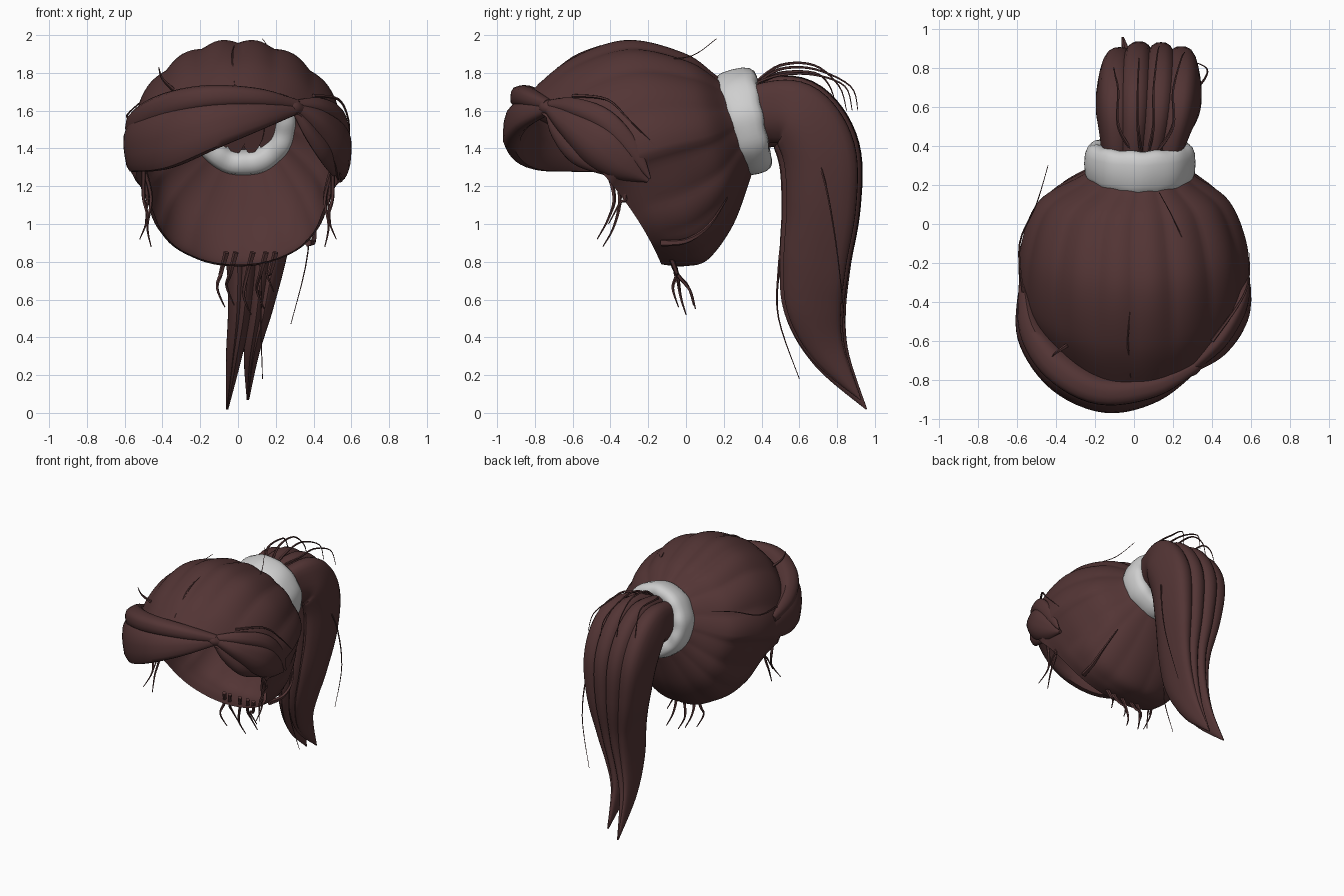
import bpy, math
from mathutils import Vector as V

def material(name, col):
    m = bpy.data.materials.new(name)
    m.diffuse_color = (*col, 1)
    return m

HAIR = material("dark_brown_hair", (0.086, 0.035, 0.035))
BAND = material("pale_grey_band", (0.62, 0.62, 0.62))
HEAD = V((0, -0.25, 1.4))

def spline(pts, steps):
    """Catmull-Rom through tuples of any length."""
    out, n = [], len(pts)
    for i in range(n - 1):
        p0, p1, p2, p3 = (pts[max(0, min(n - 1, i + k))] for k in (-1, 0, 1, 2))
        for s in range(steps):
            t = s / steps
            out.append([0.5 * (2*b + (c-a)*t + (2*a-5*b+4*c-d)*t*t + (3*b-a-3*c+d)*t**3)
                        for a, b, c, d in zip(p0, p1, p2, p3)])
    return out + [list(pts[-1])]

def skin(name, rows, mat, caps=False, loop=False, angle=45):
    """Surface through closed rings of equal point count."""
    n, r = len(rows[0]), len(rows)
    faces = []
    for i in range(r if loop else r - 1):
        a, b = i * n, (i + 1) % r * n
        for j in range(n):
            k = (j + 1) % n
            faces.append((a + j, a + k, b + k, b + j))
    if caps:
        faces += [tuple(range(n))[::-1], tuple(range((r - 1) * n, r * n))]
    me = bpy.data.meshes.new(name)
    me.from_pydata([tuple(p) for row in rows for p in row], [], faces)
    me.materials.append(mat)
    ob = bpy.data.objects.new(name, me)
    bpy.context.collection.objects.link(ob)
    bpy.context.view_layer.objects.active = ob
    ob.select_set(True)
    bpy.ops.object.mode_set(mode='EDIT')
    bpy.ops.mesh.select_all(action='SELECT')
    bpy.ops.mesh.normals_make_consistent(inside=False)
    bpy.ops.object.mode_set(mode='OBJECT')
    bpy.ops.object.shade_smooth_by_angle(angle=math.radians(angle))
    ob.select_set(False)
    return ob

def strand(name, pts, flat=None, steps=6, sides=16, groove=0.04):
    """Lock of hair: points are (x, y, z, half width, half thickness)."""
    path = spline(pts, steps)
    rows = []
    for i, p in enumerate(path):
        c = V(p[:3])
        t = (V(path[min(i + 1, len(path) - 1)][:3]) - V(path[max(i - 1, 0)][:3])).normalized()
        nrm = V(flat) if flat else (c - HEAD)
        nrm = (nrm - t * nrm.dot(t)).normalized()
        wid = t.cross(nrm)
        w, h = max(p[3], 0.002), max(p[4], 0.002)
        ring = []
        for j in range(sides):
            a = 2 * math.pi * j / sides
            k = 1 + groove * math.cos(5 * a)
            ring.append(c + wid * w * k * math.cos(a) + nrm * h * k * math.sin(a))
        rows.append(ring)
    return skin(name, rows, HAIR, caps=True)

def wisp(name, pts, r=0.009):
    n = len(pts) - 1
    strand(name, [(*p, r * (1 - 0.8 * i / n), r * (1 - 0.8 * i / n)) for i, p in enumerate(pts)],
           flat=(0.6, 0.3, 0.74), steps=5, sides=5, groove=0)

# Scalp hair: rings (top y, top z, bottom y, bottom z, half width, side y bulge, centre x)
rings = [(0.23, 1.73, 0.36, 1.31, 0.22, 0.0, 0.03),
         (0.15, 1.795, 0.335, 1.22, 0.30, 0.0, 0.02),
         (-0.01, 1.905, 0.25, 0.99, 0.49, 0.0, 0.0),
         (-0.32, 1.975, 0.12, 0.81, 0.58, 0.0, 0.0),
         (-0.63, 1.865, 0.0, 0.775, 0.585, 0.0, 0.0),
         (-0.86, 1.665, -0.13, 0.785, 0.54, 0.09, 0.0)]
rows = []
N = 144
for ri, (ty, tz, by, bz, w, bulge, cx) in enumerate(spline(rings, 7)):
    amt = 0.02 * math.sin(math.pi * min(1, ri / 35 + 0.12)) + 0.003
    row = []
    for j in range(N):
        a = 2 * math.pi * j / N
        top = (1 + math.cos(a)) / 2
        low = max(0, -math.cos(a))
        pinch = 1 - 0.75 * low * (1 - low) ** 2 * min(1, ri / 18)
        dent = amt * (abs(math.sin(8 * a + 0.5 * math.sin(3 * a))) - 0.75) * (0.35 + 0.65 * top)
        k = 1 + dent / 0.5
        mid = V((cx, (ty + by) / 2, (tz + bz) / 2))
        row.append(mid + V((w * pinch * math.sin(a),
                            (ty - by) / 2 * math.cos(a) + bulge * math.sin(a) ** 2,
                            (tz - bz) / 2 * math.cos(a))) * k)
    rows.append(row)
skin("scalp_hair", rows, HAIR, angle=60)

# Scrunchie: puffy ring with a squarish section, tilted back
C, U, W, A = V((0.03, 0.315, 1.54)), V((1, 0, 0)), V((0, -0.25, 0.97)), V((0, 0.97, 0.25))
rows = []
for i in range(72):
    a = 2 * math.pi * i / 72
    out = U * math.cos(a) + W * math.sin(a)
    row = []
    for j in range(16):
        b = 2 * math.pi * j / 16
        cb, sb = math.cos(b), math.sin(b)
        r = 0.222 + 0.063 * math.copysign(abs(cb) ** 0.8, cb) + 0.002 * math.sin(9 * a)
        d = (0.1 + 0.016 * math.sin(a)) * math.copysign(abs(sb) ** 0.75, sb)
        d *= 1 + 0.03 * math.sin(11 * a + 1)
        row.append(C + out * r + A * d)
    rows.append(row)
skin("scrunchie", rows, BAND, loop=True, angle=70)

# Ponytail: side by side locks (centre x, y, z, half depth, half spread) merging into two tips
tail = [(0.03, 0.26, 1.53, 0.17, 0.18), (0.05, 0.44, 1.595, 0.185, 0.22), (0.07, 0.60, 1.57, 0.205, 0.26),
        (0.08, 0.71, 1.38, 0.22, 0.26), (0.09, 0.722, 1.10, 0.21, 0.22), (0.10, 0.69, 0.80, 0.19, 0.158),
        (0.09, 0.69, 0.55, 0.165, 0.123), (0.06, 0.77, 0.30, 0.10, 0.085), (0.0, 0.955, 0.02, 0.004, 0.01)]
for i, (off, depth, tip, lift) in enumerate([(-0.64, 0.86, -0.06, 0.0), (-0.24, 1.0, -0.055, 0.0),
                                             (0.22, 0.98, 0.05, 0.05), (0.64, 0.88, 0.055, 0.05)]):
    pts = []
    for k, (cx, y, z, d, s) in enumerate(tail):
        f = max(0, (k - 4) / 4) ** 2
        x = (cx + off * s) * (1 - f) + tip * f
        pts.append((x, y - lift * 0.6 * f, z + lift * f, d * depth, 0.38 * s))
    strand(f"ponytail_lock_{i + 1}", pts, flat=(1, 0, 0), steps=7, sides=24, groove=0.03)

# Front fringe swept from the knot to the left side
strand("fringe_lower", [(0.31, -0.73, 1.61, 0.03, 0.03), (0.1, -0.86, 1.575, 0.085, 0.05),
                        (-0.15, -0.90, 1.52, 0.135, 0.065), (-0.38, -0.80, 1.45, 0.165, 0.065),
                        (-0.53, -0.60, 1.42, 0.15, 0.06), (-0.56, -0.40, 1.40, 0.12, 0.04),
                        (-0.54, -0.18, 1.38, 0.02, 0.01)])
strand("fringe_upper", [(0.31, -0.73, 1.63, 0.03, 0.03), (0.1, -0.83, 1.665, 0.055, 0.06),
                        (-0.17, -0.855, 1.665, 0.07, 0.075), (-0.39, -0.73, 1.61, 0.08, 0.085),
                        (-0.53, -0.54, 1.53, 0.08, 0.06), (-0.57, -0.30, 1.47, 0.03, 0.02)])
# Knot and the locks fanning from it along the right side
strand("fringe_knot", [(0.26, -0.76, 1.64, 0.02, 0.02), (0.30, -0.74, 1.62, 0.04, 0.035),
                       (0.35, -0.70, 1.60, 0.02, 0.02)], sides=12)
strand("side_lock_main", [(0.30, -0.73, 1.62, 0.03, 0.03), (0.43, -0.63, 1.54, 0.07, 0.05),
                          (0.53, -0.48, 1.43, 0.11, 0.055), (0.55, -0.34, 1.32, 0.09, 0.045),
                          (0.54, -0.20, 1.23, 0.012, 0.012)])
strand("side_lock_upper", [(0.30, -0.73, 1.63, 0.025, 0.025), (0.44, -0.60, 1.62, 0.05, 0.035),
                           (0.54, -0.43, 1.55, 0.06, 0.035), (0.57, -0.29, 1.40, 0.05, 0.025),
                           (0.56, -0.19, 1.24, 0.006, 0.006)])
strand("side_lock_lower", [(0.30, -0.73, 1.61, 0.02, 0.02), (0.38, -0.68, 1.49, 0.045, 0.03),
                           (0.47, -0.57, 1.37, 0.06, 0.03), (0.51, -0.40, 1.27, 0.02, 0.015)])

# Loose wisps at both temples
for s in (-1, 1):
    for i, (dy, dz) in enumerate([(0, 0), (0.06, 0.08), (0.03, -0.04)]):
        wisp(f"temple_wisp_{'left' if s < 0 else 'right'}_{i + 1}",
             [(s * 0.50, -0.42 + dy, 1.30), (s * (0.50 - 0.02 * i), -0.38 + dy, 1.14),
              (s * 0.48, -0.41 + dy, 1.03 + dz), (s * (0.52 - 0.03 * i), -0.47 + dy, 0.92 + dz)], 0.014)
# Loose wisps at the nape
for i, (x, y, z) in enumerate([(-0.09, -0.04, 0.56), (-0.04, 0.04, 0.57), (0.05, 0.0, 0.52),
                               (0.12, 0.05, 0.55), (0.17, -0.03, 0.64)]):
    wisp(f"nape_wisp_{i + 1}", [(x + 0.03, -0.09, 0.85), (x, -0.05, 0.74),
                                (x - 0.02, y - 0.03, z + 0.1), (x + 0.02, y, z)], 0.016)
# Arched flyaways above the ponytail
for i, (x, top, end) in enumerate([(-0.08, 1.80, 0.80), (0.02, 1.84, 0.85), (0.10, 1.82, 0.91), (0.2, 1.79, 0.88)]):
    wisp(f"tail_flyaway_{i + 1}", [(0.03 + x * 0.4, 0.36, 1.74), (x, 0.50, top), (x, 0.68, top),
                                   (x * 1.2, end - 0.04, 1.73), (x * 1.3, end, 1.60)], 0.01)
# Long hanging strays beside the ponytail
wisp("tail_stray_front", [(0.1, 0.52, 1.0), (0.12, 0.49, 0.75), (0.12, 0.49, 0.5), (0.13, 0.6, 0.18)], 0.009)
wisp("tail_stray_right", [(0.28, 0.66, 1.45), (0.36, 0.74, 1.2), (0.37, 0.8, 0.85), (0.28, 0.84, 0.47)], 0.008)
# Fine strays on the crown and sides
wisp("crown_stray", [(-0.02, -0.78, 1.73), (-0.03, -0.6, 1.88), (-0.02, -0.45, 1.945)], 0.01)
wisp("crown_flyaway", [(0.33, -0.35, 1.85), (0.28, -0.15, 1.87), (0.2, 0.03, 1.89), (0.13, 0.16, 1.98)], 0.006)
wisp("left_stray", [(-0.57, -0.35, 1.55), (-0.585, -0.1, 1.58), (-0.50, 0.1, 1.66), (-0.44, 0.3, 1.72)], 0.007)
wisp("right_stray", [(0.40, -0.6, 1.68), (0.53, -0.42, 1.66), (0.585, -0.3, 1.55), (0.59, -0.15, 1.40)], 0.01)
wisp("left_curl", [(-0.34, -0.62, 1.71), (-0.40, -0.66, 1.77), (-0.42, -0.68, 1.83)], 0.012)
wisp("nape_sweep", [(0.37, -0.13, 0.90), (0.40, 0.0, 0.91), (0.40, 0.12, 0.99), (0.34, 0.22, 1.14)], 0.02)
